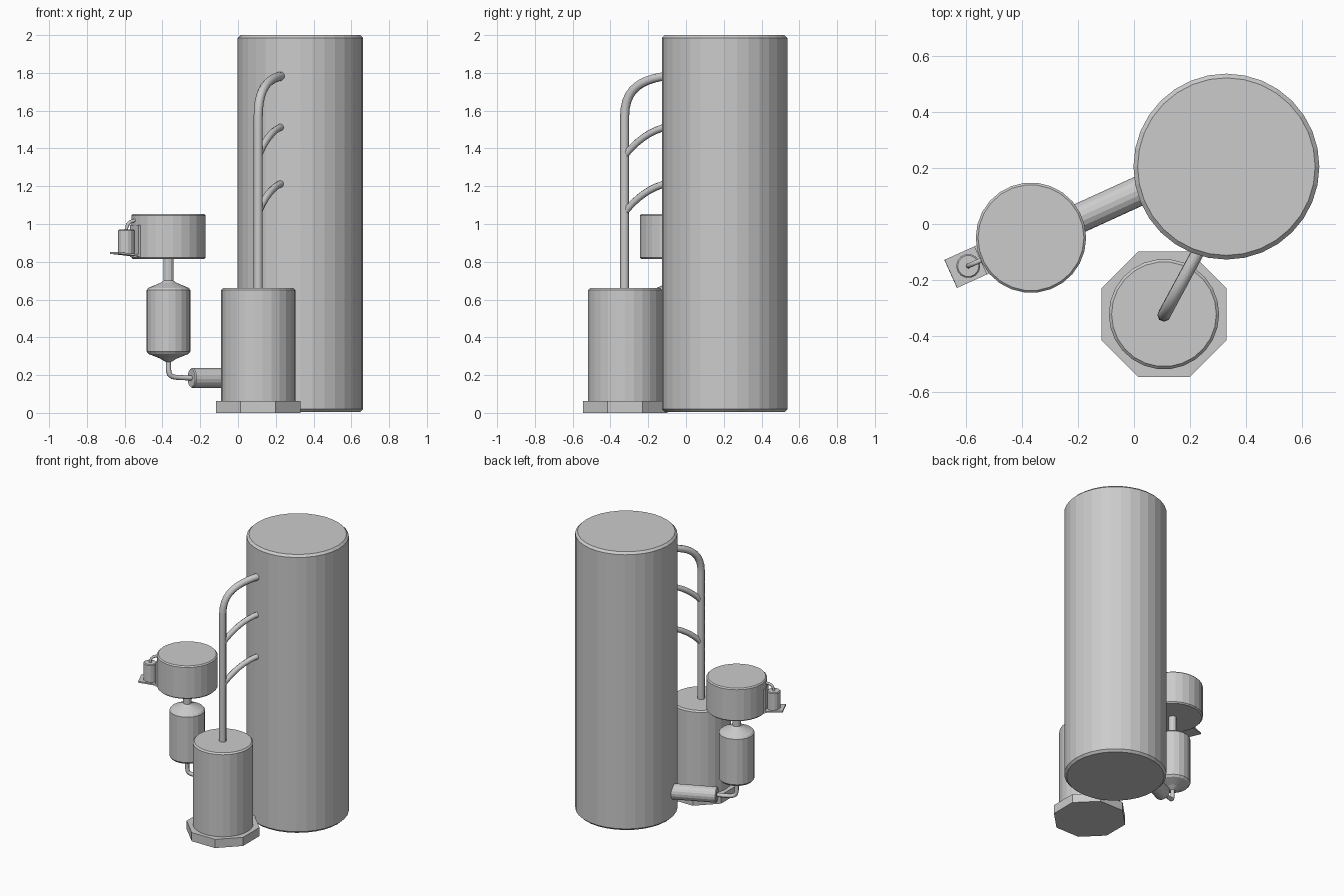
import bpy, bmesh
from math import cos, sin, pi, radians, atan2
from mathutils import Vector, Matrix

if "Cube" in bpy.data.objects:
    bpy.data.objects.remove(bpy.data.objects["Cube"])


def new_object(name, bm):
    bmesh.ops.recalc_face_normals(bm, faces=bm.faces[:])
    me = bpy.data.meshes.new(name)
    bm.to_mesh(me)
    bm.free()
    ob = bpy.data.objects.new(name, me)
    bpy.context.collection.objects.link(ob)
    return ob


def lathe(name, origin, profile, sides, axis=(0, 0, 1), turn=0.0):
    """Closed body of revolution; profile is (radius, height along axis)."""
    bm = bmesh.new()
    rings = [[bm.verts.new((r * cos(2 * pi * i / sides + turn),
                            r * sin(2 * pi * i / sides + turn), h))
              for i in range(sides)] for r, h in profile]
    for a, b in zip(rings, rings[1:]):
        for i in range(sides):
            j = (i + 1) % sides
            bm.faces.new((a[i], a[j], b[j], b[i]))
    bm.faces.new(rings[0][::-1])
    bm.faces.new(rings[-1])
    rot = Vector((0, 0, 1)).rotation_difference(Vector(axis)).to_matrix().to_4x4()
    bm.transform(Matrix.Translation(origin) @ rot)
    return new_object(name, bm)


def drum(name, x, y, r, z0, z1, sides, bevel):
    return lathe(name, (x, y, 0),
                 [(r - bevel, z0), (r, z0 + bevel), (r, z1 - bevel), (r - bevel, z1)], sides)


def pipe(name, radius, points, res=6):
    """Round tube; points are (position, left handle, right handle)."""
    cu = bpy.data.curves.new(name, 'CURVE')
    cu.dimensions = '3D'
    cu.bevel_depth = radius
    cu.bevel_resolution = 2
    cu.resolution_u = res
    cu.use_fill_caps = True
    sp = cu.splines.new('BEZIER')
    sp.bezier_points.add(len(points) - 1)
    for bp, (co, hl, hr) in zip(sp.bezier_points, points):
        bp.handle_left_type = bp.handle_right_type = 'FREE'
        bp.co, bp.handle_left, bp.handle_right = co, hl, hr
    ob = bpy.data.objects.new(name, cu)
    bpy.context.collection.objects.link(ob)
    bpy.ops.object.select_all(action='DESELECT')
    ob.select_set(True)
    bpy.context.view_layer.objects.active = ob
    bpy.ops.object.convert(target='MESH')
    bpy.ops.object.shade_smooth_by_angle(angle=radians(50))


# Tall tank
drum("tall_tank", 0.33, 0.205, 0.332, 0.005, 2.0, 32, 0.015)

# Octagonal base and boiler
BX, BY = 0.107, -0.322
lathe("boiler_base", (BX, BY, 0), [(0.242, 0.0), (0.242, 0.062)], 8, turn=pi / 8)
drum("boiler", BX, BY, 0.197, 0.05, 0.66, 26, 0.01)

# Riser pipe curving into the tank, with two branches
end = Vector((0.235, -0.085))


def at(t, z):
    return (BX + (end.x - BX) * t, BY - 0.003 + (end.y - BY) * t, z)


pipe("riser_pipe", 0.024, [
    (at(0, 0.64), at(0, 0.6), at(0, 0.9)),
    (at(0, 1.57), at(0, 1.3), at(0, 1.72)),
    (at(1, 1.785), at(0.4, 1.77), at(1.2, 1.79))], 10)
for name, z in (("upper_branch_pipe", 1.36), ("lower_branch_pipe", 1.06)):
    pipe(name, 0.019, [
        (at(0, z), at(0, z - 0.1), at(0.22, z + 0.07)),
        (at(1, z + 0.155), at(0.6, z + 0.145), at(1.2, z + 0.155))], 8)

# Upper drum, neck and bottle-shaped vessel
DX, DY = -0.368, -0.049
drum("upper_drum", DX, DY, 0.197, 0.815, 1.052, 26, 0.008)
lathe("neck_pipe", (DX, DY, 0), [(0.027, 0.68), (0.027, 0.82)], 12)
lathe("vessel", (DX, DY, 0), [(0.012, 0.268), (0.045, 0.288), (0.106, 0.312), (0.116, 0.325),
                              (0.116, 0.65), (0.106, 0.662), (0.04, 0.69), (0.027, 0.7)], 20)

# Horizontal cylinder running into the tank
d = Vector((0.91, 0.415, 0)).normalized()
s = Vector((-0.247, -0.003, 0.185))
lathe("inlet_cylinder", s, [(0.048, 0), (0.053, 0.006), (0.053, 0.34)], 18, axis=d)
drop = Vector((DX, DY, 0))
pipe("elbow_pipe", 0.014, [
    (drop + Vector((0, 0, 0.285)), drop + Vector((0, 0, 0.3)), drop + Vector((0, 0, 0.26))),
    (drop + Vector((0, 0, 0.235)), drop + Vector((0, 0, 0.26)), drop + Vector((0, 0, 0.195))),
    (drop + d * 0.05 + Vector((0, 0, 0.188)), drop + d * 0.02 + Vector((0, 0, 0.19)),
     drop + d * 0.08 + Vector((0, 0, 0.186))),
    (s + d * 0.02, s - d * 0.02, s + d * 0.04)])

# Bracket shelf and back plate on the outer side of the drum
CX, CY = -0.592, -0.15
ang = atan2(CY - DY, CX - DX)


def box(name, offset, z, size, tilt=0.0):
    bm = bmesh.new()
    bmesh.ops.create_cube(bm, size=1)
    bm.transform(Matrix.Translation((DX + offset * cos(ang), DY + offset * sin(ang), z))
                 @ Matrix.Rotation(ang, 4, 'Z') @ Matrix.Rotation(tilt, 4, 'Y')
                 @ Matrix.Diagonal((*size, 1)))
    return new_object(name, bm)


box("bracket_shelf", 0.247, 0.84, (0.135, 0.11, 0.01), radians(-6))
box("bracket_plate", 0.192, 0.91, (0.012, 0.11, 0.17))

# Small canister with its hose
lathe("canister", (CX, CY, 0), [(0.043, 0.84), (0.043, 0.965), (0.038, 0.97)], 14)
o = Vector((-cos(ang), -sin(ang), 0))
c = Vector((CX, CY, 0.96))
up = Vector((0, 0, 1))
pipe("canister_hose", 0.009, [
    (c, c - up * 0.03, c + up * 0.05),
    (c + o * 0.07 + up * 0.06, c + o * 0.03 + up * 0.06, c + o * 0.09 + up * 0.06)])
